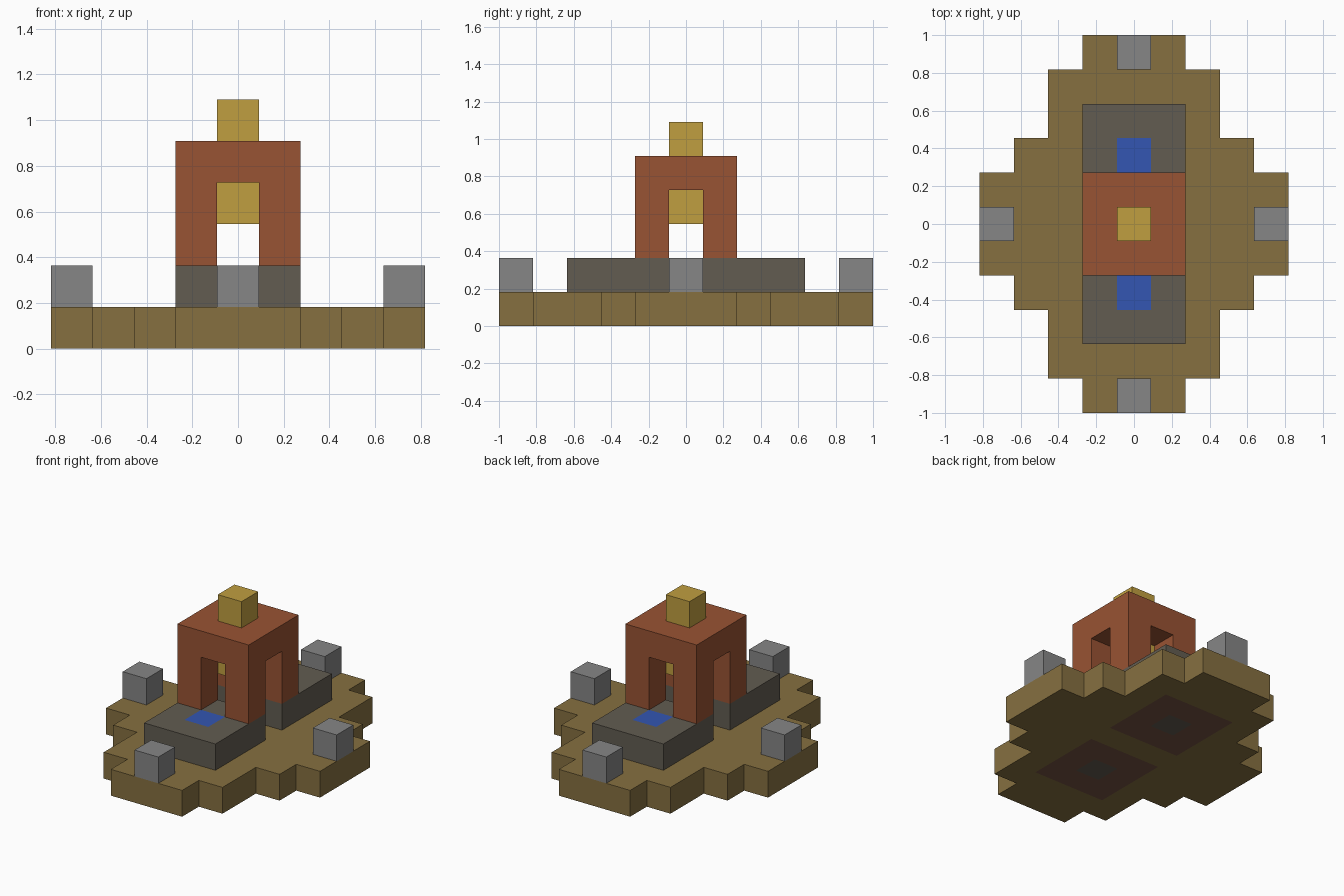
import bpy, bmesh
from mathutils import Vector
from itertools import product

U = 2 / 11  # edge length of one block

cube = bpy.data.objects.get("Cube")
if cube:
    bpy.data.objects.remove(cube)


def material(name, hexcode):
    rgb = [int(hexcode[i:i + 2], 16) / 255 for i in range(0, 6, 2)]
    lin = [c / 12.92 if c < 0.04 else ((c + 0.055) / 1.055) ** 2.4 for c in rgb]
    mat = bpy.data.materials.new(name)
    mat.use_nodes = True
    mat.diffuse_color = (*lin, 1)
    mat.node_tree.nodes["Principled BSDF"].inputs["Base Color"].default_value = (*lin, 1)
    return mat


earth = material("ochre earth", "867040")
brick = material("red brick", "995333")
stone = material("dark stone", "625C51")
grey = material("light grey stone", "868686")
gold = material("gold", "C09F40")
blue = material("water blue", "3356B2")
clay = material("brown clay", "755442")

cells = {}   # block position -> part name
parts = {}   # part name -> material


def fill(name, mat, xs, ys, zs):
    """Fill an inclusive range of blocks; later parts replace earlier ones."""
    parts[name] = mat
    ranges = [range(a, b + 1) for a, b in (xs, ys, zs)]
    for cell in product(*ranges):
        cells[cell] = name


def clear(xs, ys, zs):
    for cell in product(*[range(a, b + 1) for a, b in (xs, ys, zs)]):
        cells.pop(cell, None)


# Stepped ground: half width and half depth of each overlapping slab
for hx, hy in ((1, 5), (2, 4), (3, 2), (4, 1)):
    fill("ground", earth, (-hx, hx), (-hy, hy), (0, 0))

# Front and back plinths, with buried foundations and a pool in each
for side, c in (("front", -2), ("back", 2)):
    fill(side + "_foundation", clay, (-1, 1), (c - 1, c + 1), (0, 0))
    fill(side + "_plinth", stone, (-1, 1), (c - 1, c + 1), (1, 1))
    fill(side + "_plinth", stone, (0, 0), (c, c), (0, 0))
    fill(side + "_pool", blue, (0, 0), (c, c), (1, 1))

# Tower with crossing archways
fill("tower", brick, (-1, 1), (-1, 1), (2, 4))
clear((0, 0), (-1, 1), (2, 3))
clear((-1, 1), (0, 0), (2, 3))

# Hanging lamp and roof finial
fill("lamp", gold, (0, 0), (0, 0), (3, 3))
fill("finial", gold, (0, 0), (0, 0), (5, 5))

# Edge posts
for name, x, y in (("front", 0, -5), ("back", 0, 5), ("right", -4, 0), ("left", 4, 0)):
    fill(name + "_post", grey, (x, x), (y, y), (1, 1))


def build(name, mat):
    """Make the outer faces of one part and merge the flat ones."""
    bm = bmesh.new()
    for cell in [c for c, n in cells.items() if n == name]:
        centre = Vector(cell) + Vector((0, 0, 0.5))
        for axis, sign in product(range(3), (-1, 1)):
            n = Vector((0, 0, 0))
            n[axis] = sign
            if tuple(int(v) for v in Vector(cell) + n) in cells:
                continue
            a = Vector((0, 0, 0))
            a[(axis + 1) % 3] = 0.5
            b = n.cross(a)
            mid = centre + n / 2
            corners = (mid - a - b, mid + a - b, mid + a + b, mid - a + b)
            bm.faces.new([bm.verts.new(p * U) for p in corners])
    bmesh.ops.remove_doubles(bm, verts=bm.verts, dist=0.001)
    bmesh.ops.dissolve_limit(bm, angle_limit=0.02, verts=bm.verts, edges=bm.edges)
    mesh = bpy.data.meshes.new(name)
    bm.to_mesh(mesh)
    bm.free()
    mesh.materials.append(mat)
    bpy.context.collection.objects.link(bpy.data.objects.new(name, mesh))


for name, mat in parts.items():
    build(name, mat)
